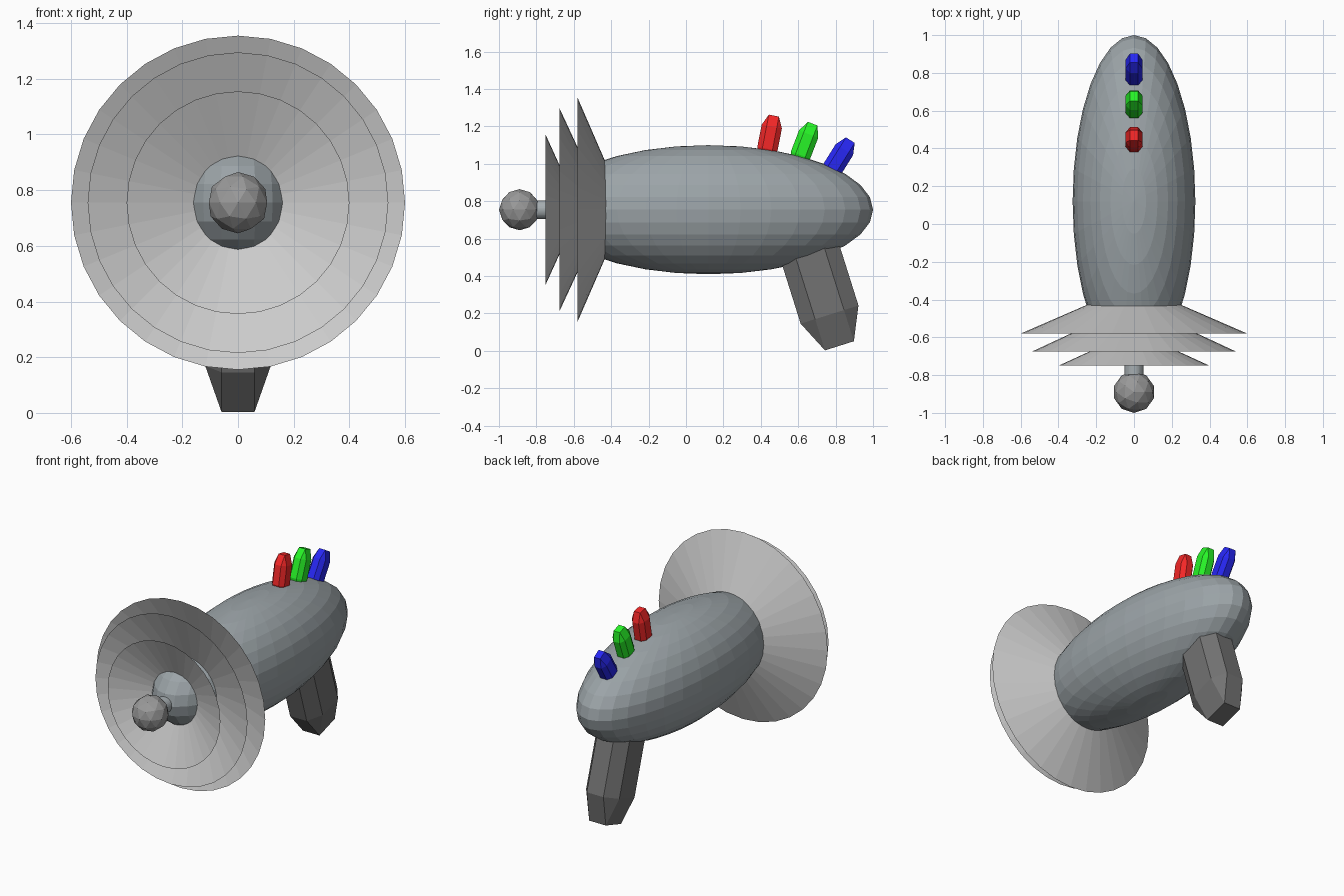
import bpy, bmesh
from math import radians
from mathutils import Matrix

if "Cube" in bpy.data.objects:
    bpy.data.objects.remove(bpy.data.objects["Cube"])

AXIS_Z = 0.755  # height of the barrel axis


def paint(obj, color):
    mat = bpy.data.materials.new(obj.name + "_color")
    mat.diffuse_color = (*color, 1)
    mat.use_nodes = True
    mat.node_tree.nodes["Principled BSDF"].inputs["Base Color"].default_value = mat.diffuse_color
    obj.data.materials.append(mat)


def chamfered_block(name, loc, half, tilt, color):
    """Cube with broad chamfers, stretched to size and leaned about x."""
    bm = bmesh.new()
    bmesh.ops.create_cube(bm, size=2)
    bmesh.ops.bevel(bm, geom=bm.edges[:], offset=0.5, offset_type='OFFSET',
                    segments=1, affect='EDGES')
    bmesh.ops.transform(bm, matrix=Matrix.Diagonal((*half, 1)), verts=bm.verts)
    mesh = bpy.data.meshes.new(name)
    bm.to_mesh(mesh)
    bm.free()
    obj = bpy.data.objects.new(name, mesh)
    obj.location = loc
    obj.rotation_euler.x = radians(tilt)
    bpy.context.collection.objects.link(obj)
    paint(obj, color)


# Egg-shaped body
bpy.ops.mesh.primitive_uv_sphere_add(segments=32, ring_count=16, radius=1,
                                     location=(0, 0.12, AXIS_Z))
body = bpy.context.object
body.name = "body"
body.scale = (0.325, 0.88, 0.345)
paint(body, (0.33, 0.37, 0.39))

# Three open dishes, largest at the back: rim y, rim radius, depth
for i, (rim_y, radius, depth) in enumerate([(-0.58, 0.60, 0.26),
                                            (-0.675, 0.54, 0.25),
                                            (-0.75, 0.40, 0.182)]):
    bpy.ops.mesh.primitive_cone_add(vertices=32, radius1=radius, radius2=0,
                                    depth=depth, end_fill_type='NOTHING',
                                    location=(0, rim_y + depth / 2, AXIS_Z),
                                    rotation=(radians(-90), 0, 0))
    bpy.context.object.name = f"dish_{i + 1}"

# Stem and faceted ball at the muzzle
bpy.ops.mesh.primitive_cylinder_add(vertices=32, radius=0.05, depth=0.2,
                                    location=(0, -0.76, AXIS_Z),
                                    rotation=(radians(90), 0, 0))
bpy.context.object.name = "stem"
paint(bpy.context.object, (0.38, 0.42, 0.44))
bpy.ops.mesh.primitive_ico_sphere_add(subdivisions=2, radius=0.11,
                                      location=(0, -0.89, AXIS_Z))
bpy.context.object.name = "muzzle_ball"
paint(bpy.context.object, (0.32, 0.32, 0.32))

# Leaning grip
chamfered_block("grip", (0, 0.715, 0.361), (0.118, 0.162, 0.35), 17.5,
                (0.17, 0.17, 0.17))

# Coloured buttons following the body curve
for name, y, z, tilt, color in [("red_button", 0.447, 1.14, -11, (0.9, 0.02, 0.02)),
                                ("green_button", 0.634, 1.103, -21, (0.02, 0.9, 0.02)),
                                ("blue_button", 0.815, 1.025, -32, (0.02, 0.02, 0.9))]:
    chamfered_block(name, (0, y, z), (0.044, 0.055, 0.12), tilt, color)
